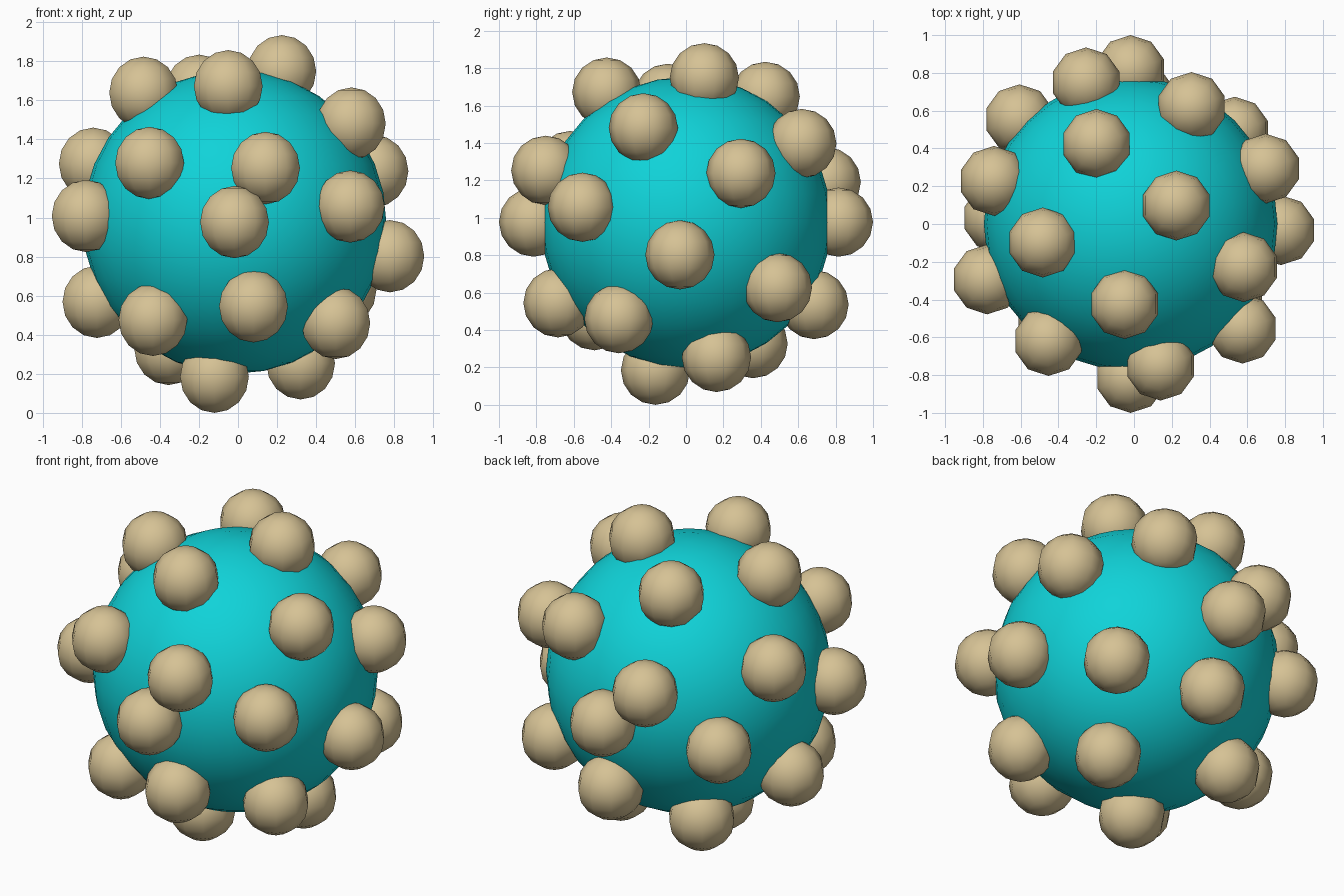
import bpy
import math
from mathutils import Vector

cube = bpy.data.objects.get("Cube")
if cube:
    bpy.data.objects.remove(cube, do_unlink=True)


def make_material(name, rgb):
    mat = bpy.data.materials.new(name)
    mat.use_nodes = True
    colour = (*rgb, 1.0)
    mat.diffuse_color = colour
    mat.node_tree.nodes["Principled BSDF"].inputs["Base Color"].default_value = colour
    return mat


def add_ball(name, centre, radius, segments, rings, mat):
    bpy.ops.mesh.primitive_uv_sphere_add(
        segments=segments, ring_count=rings, radius=radius, location=centre)
    ball = bpy.context.object
    ball.name = name
    ball.data.materials.append(mat)
    bpy.ops.object.shade_smooth()
    return ball


turquoise = make_material("turquoise", (0.005, 0.65, 0.69))
sand = make_material("sand", (0.67, 0.54, 0.30))

CORE_RADIUS = 0.777
KNOB_RADIUS = 0.185
KNOB_DISTANCE = 0.815
KNOB_COUNT = 26

# Even golden-angle spiral of knob directions, running from back to front
golden_angle = math.pi * (3 - math.sqrt(5))
offsets = []
for i in range(KNOB_COUNT):
    y = 1 - 2 * i / (KNOB_COUNT - 1)
    ring = math.sqrt(max(0, 1 - y * y))
    angle = golden_angle * i
    direction = Vector((ring * math.cos(angle), y, ring * math.sin(angle)))
    offsets.append(direction * KNOB_DISTANCE)

# Centre the whole in x and rest the lowest knob on the ground
xs = [p.x for p in offsets]
centre = Vector((-(min(xs) + max(xs)) / 2, 0,
                 KNOB_RADIUS - min(p.z for p in offsets)))

# Core ball and its knobs
add_ball("core_ball", centre, CORE_RADIUS, 32, 16, turquoise)
for i, offset in enumerate(offsets):
    add_ball(f"knob_{i + 1}", centre + offset, KNOB_RADIUS, 10, 8, sand)
